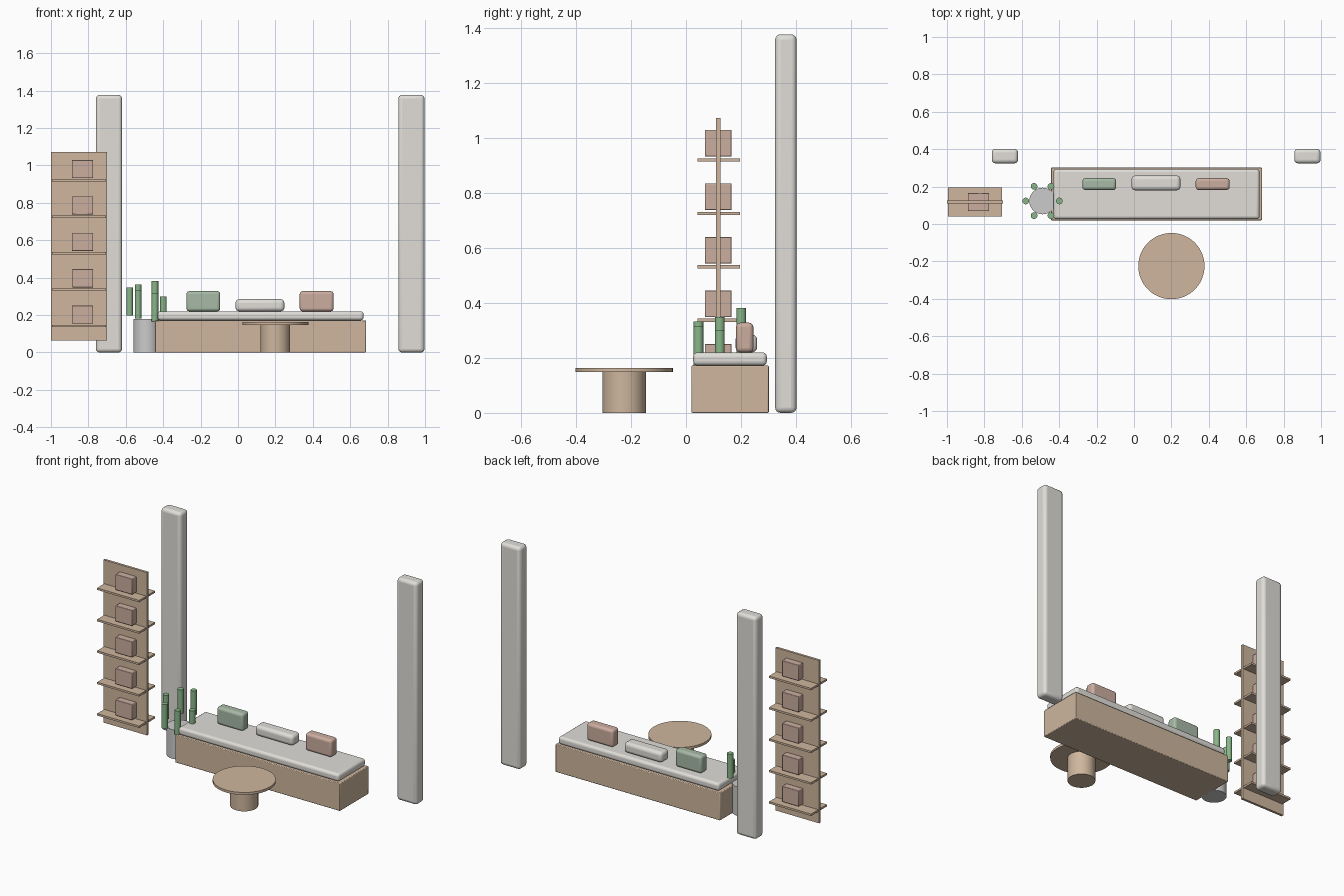
import bpy
from math import sin, cos, pi, radians

if "Cube" in bpy.data.objects:
    bpy.data.objects.remove(bpy.data.objects["Cube"])


def mat(name, rgb):
    m = bpy.data.materials.new(name)
    m.diffuse_color = (*rgb, 1)
    m.use_nodes = True
    m.node_tree.nodes["Principled BSDF"].inputs["Base Color"].default_value = m.diffuse_color
    return m


WOOD = mat("wood", (0.62, 0.47, 0.34))
LINEN = mat("linen", (0.75, 0.73, 0.69))
SAGE = mat("sage", (0.39, 0.49, 0.38))
BLUSH = mat("blush", (0.60, 0.42, 0.35))
LEAF = mat("leaf", (0.25, 0.47, 0.25))


def finish(ob, name, material, bevel, segments):
    ob.name = name
    if material:
        ob.data.materials.append(material)
    if bevel:
        b = ob.modifiers.new("bevel", "BEVEL")
        b.width = bevel
        b.segments = segments
    bpy.ops.object.shade_smooth_by_angle(angle=radians(35))
    return ob


def box(name, x, y, z, material=None, bevel=0, segments=3):
    """Box from (min, max) ranges on each axis."""
    bpy.ops.mesh.primitive_cube_add(size=1, location=[(a + b) / 2 for a, b in (x, y, z)])
    ob = bpy.context.object
    ob.scale = [b - a for a, b in (x, y, z)]
    bpy.ops.object.transform_apply(location=False, rotation=False, scale=True)
    return finish(ob, name, material, bevel, segments)


def cylinder(name, x, y, r, z, material=None, bevel=0, sides=48):
    bpy.ops.mesh.primitive_cylinder_add(vertices=sides, radius=r, depth=z[1] - z[0],
                                        location=(x, y, (z[0] + z[1]) / 2))
    return finish(bpy.context.object, name, material, bevel, 2)


# Bench with seat cushion
box("bench_base", (-0.444, 0.684), (0.02, 0.301), (0, 0.172), WOOD, 0.004, 2)
box("seat_cushion", (-0.43, 0.671), (0.026, 0.294), (0.172, 0.22), LINEN, 0.016, 4)

# Throw pillows
box("green_pillow", (-0.276, -0.095), (0.182, 0.245), (0.22, 0.328), SAGE, 0.016, 4)
box("lumbar_pillow", (-0.013, 0.248), (0.18, 0.259), (0.22, 0.285), LINEN, 0.02, 4)
box("pink_pillow", (0.33, 0.511), (0.182, 0.245), (0.22, 0.328), BLUSH, 0.016, 4)

# Tall drape panels
for side, x in (("left", -0.69), ("right", 0.927)):
    box(side + "_drape", (x - 0.07, x + 0.07), (0.324, 0.402), (0, 1.377), LINEN, 0.02, 4)

# Shelf unit: back board, shelves and a storage box on each
box("shelf_board", (-1.0, -0.70), (0.11, 0.125), (0.065, 1.073), WOOD)
for i in range(5):
    z = 0.142 + i * 0.1945
    box(f"shelf_{i + 1}", (-0.994, -0.706), (0.041, 0.196), (z - 0.006, z + 0.006), WOOD)
    box(f"storage_box_{i + 1}", (-0.888, -0.774), (0.069, 0.166),
        (z + 0.012, z + 0.109), BLUSH, 0.003, 2)

# Round side table
cylinder("table_stem", 0.2, -0.225, 0.079, (0, 0.149), WOOD)
cylinder("table_top", 0.2, -0.225, 0.177, (0.148, 0.163), WOOD, sides=64)

# Planter with a ring of stems climbing in steps
PX, PY = -0.489, 0.123
cylinder("planter", PX, PY, 0.071, (0, 0.18))
for i in range(6):
    a = -i * pi / 3
    top = 0.30 + i * 0.0162
    cylinder(f"plant_stem_{i + 1}", PX + 0.09 * cos(a), PY + 0.09 * sin(a), 0.0178,
             (top - 0.15, top), LEAF, sides=24)
